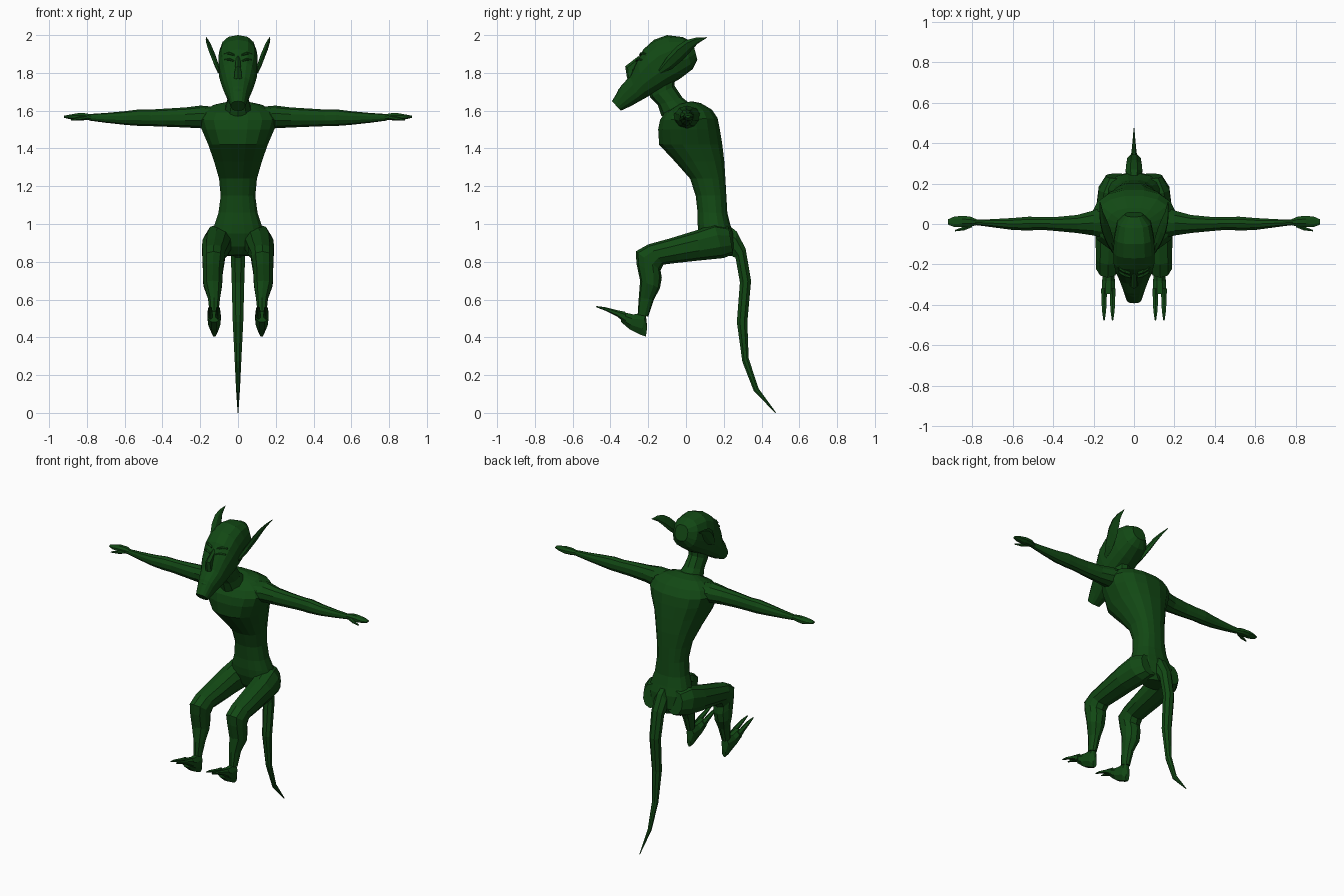
import bpy, bmesh, math
from mathutils import Vector

skin = bpy.data.materials.new("dark_green_skin")
skin.diffuse_color = (0.006, 0.065, 0.007, 1)


def loft(name, rings, sides=12, square=1.0):
    """Skin a tube through rings given as (centre, half-axis u, half-axis v)."""
    bm = bmesh.new()
    loops = []
    for c, u, v in rings:
        loop = []
        for i in range(sides):
            a = 2 * math.pi * (i + 0.5) / sides
            p, q = math.cos(a), math.sin(a)
            p = math.copysign(abs(p) ** square, p)
            q = math.copysign(abs(q) ** square, q)
            loop.append(bm.verts.new(Vector(c) + Vector(u) * p + Vector(v) * q))
        loops.append(loop)
    for a, b in zip(loops, loops[1:]):
        for i in range(sides):
            j = (i + 1) % sides
            bm.faces.new((a[i], a[j], b[j], b[i]))
    bm.faces.new(loops[0])
    bm.faces.new(loops[-1])
    bmesh.ops.recalc_face_normals(bm, faces=bm.faces)
    mesh = bpy.data.meshes.new(name)
    bm.to_mesh(mesh)
    bm.free()
    mesh.materials.append(skin)
    obj = bpy.data.objects.new(name, mesh)
    bpy.context.collection.objects.link(obj)
    return obj


def side_loft(name, stations, sides=12, square=1.0, flip=1):
    """Rings from side-profile pairs: (y1, z1, y2, z2, half width, x, x lean)."""
    rings = []
    for y1, z1, y2, z2, w, x, *lean in stations:
        lean = lean[0] if lean else 0
        c = (flip * x, (y1 + y2) / 2, (z1 + z2) / 2)
        rings.append((c, (w, 0, 0), (flip * lean, (y1 - y2) / 2, (z1 - z2) / 2)))
    return loft(name, rings, sides, square)


# Torso, from pelvis to collar
side_loft("torso", [
    (0.13, .835, .24, .83, .07, 0), (.09, .88, .255, .87, .12, 0),
    (.065, .95, .25, .95, .14, 0), (.06, 1.0, .235, 1.0, .125, 0),
    (.06, 1.06, .22, 1.06, .105, 0), (.05, 1.15, .215, 1.15, .093, 0),
    (.02, 1.24, .21, 1.24, .102, 0), (-.06, 1.33, .205, 1.33, .128, 0),
    (-.145, 1.42, .195, 1.42, .16, 0), (-.15, 1.5, .182, 1.5, .195, 0),
    (-.14, 1.55, .17, 1.56, .212, 0), (-.115, 1.59, .14, 1.605, .19, 0),
    (-.07, 1.615, .08, 1.64, .13, 0), (-.05, 1.63, .03, 1.65, .07, 0)], 16, .85)

# Neck
side_loft("neck", [(-.13, 1.57, .03, 1.63, .075, 0), (-.15, 1.63, -.02, 1.67, .06, 0),
                   (-.19, 1.67, -.06, 1.73, .055, 0), (-.2, 1.72, -.06, 1.8, .055, 0)], 10)

# Head, lofted from the back of the skull to the chin
side_loft("head", [
    (.035, 1.965, .06, 1.87, .045, 0), (-.02, 1.99, .035, 1.82, .085, 0),
    (-.1, 2.0, -.03, 1.77, .1, 0), (-.17, 1.975, -.09, 1.735, .105, 0),
    (-.225, 1.925, -.14, 1.705, .103, 0), (-.26, 1.865, -.21, 1.67, .09, 0),
    (-.295, 1.785, -.255, 1.645, .072, 0), (-.345, 1.73, -.29, 1.625, .055, 0),
    (-.392, 1.65, -.345, 1.6, .038, 0)], 14, .8)

# Nose and lips
side_loft("nose", [(-.25, 1.89, -.22, 1.86, .012, 0), (-.322, 1.835, -.27, 1.81, .018, 0),
                   (-.312, 1.77, -.28, 1.76, .024, 0)], 6)
side_loft("lower_lip", [(-.335, 1.735, -.32, 1.72, .03, 0),
                        (-.36, 1.71, -.335, 1.7, .03, 0),
                        (-.365, 1.685, -.345, 1.68, .025, 0)], 6)

# Tail
side_loft("tail", [
    (.225, 1.0, .235, .83, .035, 0), (.27, .965, .25, .82, .045, 0),
    (.318, .87, .26, .82, .041, 0), (.347, .7, .283, .69, .036, 0),
    (.327, .48, .267, .48, .03, 0), (.333, .29, .297, .27, .019, 0),
    (.385, .13, .358, .115, .011, 0), (.476, .003, .472, 0, .002, 0)], 8)

for s, tag in ((1, "left"), (-1, "right")):
    # Arm: x, y centre, z centre, half depth, half height
    arm = [(.12, .01, 1.56, .09, .06), (.2, .005, 1.567, .065, .06), (.28, .0, 1.564, .047, .053),
           (.38, 0, 1.563, .037, .048), (.46, .003, 1.562, .033, .044),
           (.52, .002, 1.563, .036, .044), (.6, 0, 1.561, .031, .036),
           (.7, .004, 1.562, .021, .026), (.79, .008, 1.565, .013, .017)]
    loft(tag + "_arm", [((s * x, y, z), (0, d, 0), (0, 0, h)) for x, y, z, d, h in arm], 10)
    hand = [(.77, .008, 1.565, .013, .015), (.81, .012, 1.568, .027, .02),
            (.85, .013, 1.567, .03, .021), (.89, .011, 1.567, .027, .013),
            (.92, .01, 1.568, .014, .006)]
    loft(tag + "_hand", [((s * x, y, z), (0, d, 0), (0, 0, h)) for x, y, z, d, h in hand], 8)
    thumb = [(.80, -.005, 1.565, .012, .012), (.84, -.022, 1.558, .011, .01),
             (.885, -.033, 1.552, .004, .004)]
    loft(tag + "_thumb", [((s * x, y, z), (0, d, 0), (0, 0, h)) for x, y, z, d, h in thumb], 6)

    # Leg, from hip over the bent knee to the ankle
    side_loft(tag + "_leg", [
        (.225, .985, .25, .84, .055, .085), (.15, 1.0, .2, .82, .078, .1),
        (.05, .965, .08, .808, .077, .115), (-.08, .925, -.04, .795, .071, .122),
        (-.2, .892, -.12, .785, .063, .128), (-.266, .855, -.135, .755, .06, .13),
        (-.262, .79, -.128, .715, .055, .133), (-.243, .7, -.138, .66, .052, .134),
        (-.25, .61, -.17, .6, .033, .127), (-.256, .52, -.2, .51, .023, .127)],
        10, .9, s)

    # Foot with two long toes
    side_loft(tag + "_foot", [
        (-.205, .455, -.213, .402, .014, .125), (-.212, .53, -.24, .408, .027, .125),
        (-.28, .525, -.3, .44, .035, .126), (-.345, .538, -.345, .48, .036, .127)], 8, 1, s)
    for k, x in enumerate((.106, .148)):
        side_loft(f"{tag}_toe_{k + 1}", [
            (-.32, .535, -.32, .475, .017, x), (-.37, .545, -.365, .51, .015, x),
            (-.43, .56, -.425, .54, .012, x), (-.476, .566, -.474, .559, .004, x)], 6, 1, s)

    # Pointed ear, leaning outward
    side_loft(tag + "_ear", [
        (-.145, 1.815, -.135, 1.795, .008, .1), (-.1, 1.885, -.075, 1.82, .014, .118, .012),
        (-.05, 1.94, -.01, 1.875, .015, .138, .014), (0, 1.973, .03, 1.92, .012, .152, .012),
        (.05, 1.986, .062, 1.955, .007, .162, .006), (.11, 1.989, .108, 1.984, .002, .168)],
        6, 1, s)

    # Brow ridge and closed eye lid
    for part, z, y, h in (("brow", 1.9, -.232, .008), ("eyelid", 1.868, -.25, .007)):
        loft(f"{tag}_{part}", [((s * x, y + dy, z + dz), (0, .012, 0), (0, 0, r))
                               for x, dy, dz, r in ((.018, -.006, -.006, h * .6),
                                                    (.045, 0, .003, h), (.075, .018, 0, h * .5))], 6)
